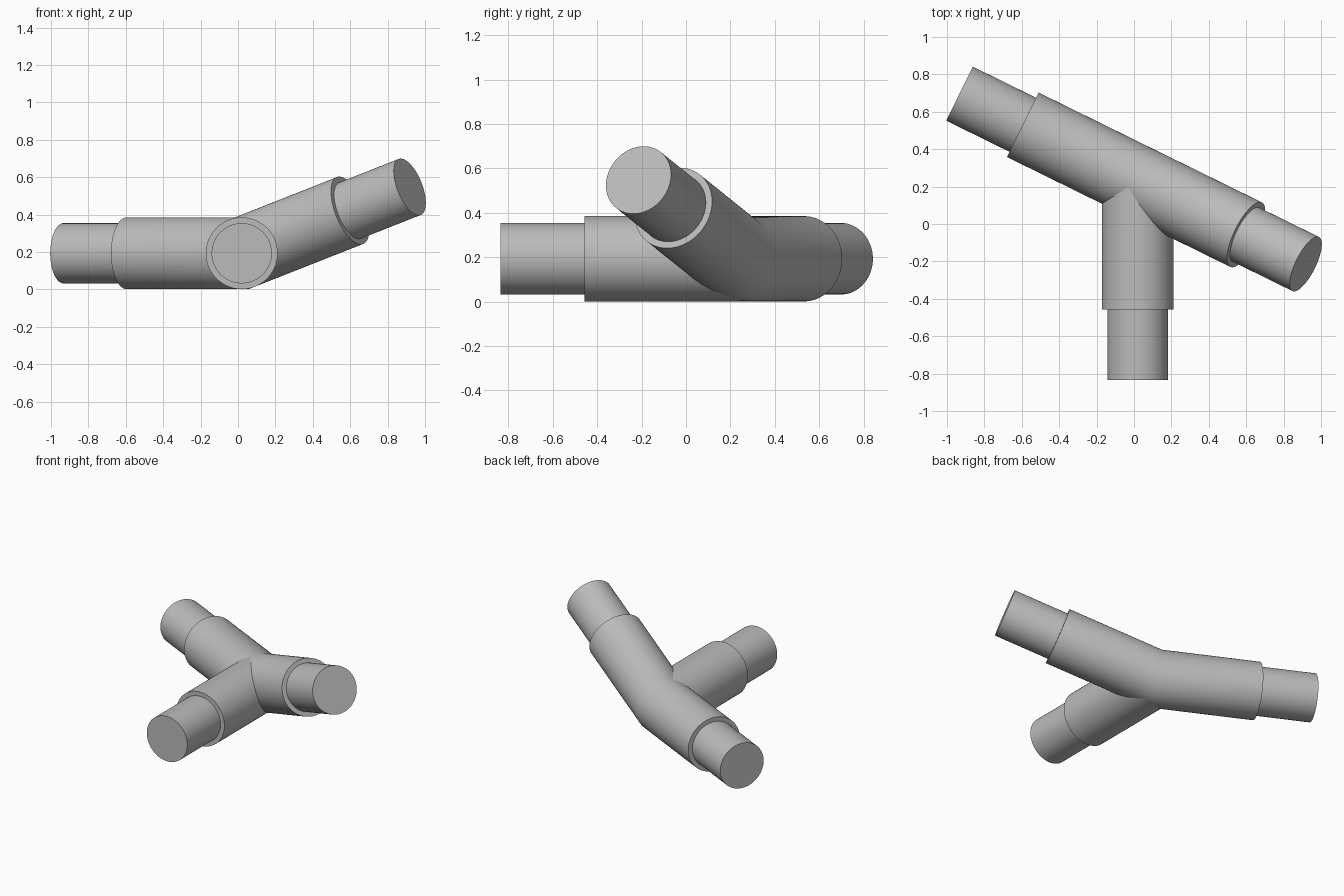
import bpy, bmesh
from math import cos, sin, tau, radians
from mathutils import Vector

cube = bpy.data.objects.get("Cube")
if cube:
    bpy.data.objects.remove(cube, do_unlink=True)

SIDES = 96
SLEEVE_R, SPIGOT_R = 0.192, 0.161
SHOULDER, TIP = 0.685, 1.062
JOINT = Vector((0.02, 0.228, 0.193))

grey = bpy.data.materials.new("plain grey")
grey.use_nodes = True
colour = (0.5, 0.5, 0.5, 1)
grey.diffuse_color = colour
grey.node_tree.nodes["Principled BSDF"].inputs["Base Color"].default_value = colour


def sweep(name, stations):
    """Sweep a round section through (centre, plane normal, radius) stations."""
    bm = bmesh.new()
    normal = stations[0][1]
    side = normal.cross(Vector((0, 0, 1))).normalized()
    up = side.cross(normal)
    offsets = [side * cos(tau * i / SIDES) + up * sin(tau * i / SIDES) for i in range(SIDES)]
    rings, last = [], stations[0][0]
    for centre, normal, radius in stations:
        run = centre - last
        if run.length > 0:  # slide the section along the run onto the new plane
            offsets = [o - run * (o.dot(normal) / run.dot(normal)) for o in offsets]
        rings.append([bm.verts.new(centre + o * radius) for o in offsets])
        last = centre
    for a, b in zip(rings, rings[1:]):
        for i in range(SIDES):
            j = (i + 1) % SIDES
            bm.faces.new((a[i], a[j], b[j], b[i]))
    bm.faces.new(rings[0])
    bm.faces.new(rings[-1])
    bmesh.ops.recalc_face_normals(bm, faces=bm.faces)
    mesh = bpy.data.meshes.new(name)
    bm.to_mesh(mesh)
    bm.free()
    mesh.materials.append(grey)
    obj = bpy.data.objects.new(name, mesh)
    bpy.context.collection.objects.link(obj)
    bpy.ops.object.select_all(action="DESELECT")
    obj.select_set(True)
    bpy.context.view_layer.objects.active = obj
    bpy.ops.object.shade_smooth_by_angle(angle=radians(30))


def arm(direction):
    """Sleeve, shoulder step and spigot, from the joint outwards."""
    shoulder, tip = JOINT + direction * SHOULDER, JOINT + direction * TIP
    return [(shoulder, direction, SLEEVE_R), (shoulder, direction, SPIGOT_R),
            (tip, direction, SPIGOT_R)]


# Directions of the three arms
heading, rise = radians(26.2), radians(19.5)
level_dir = Vector((-cos(heading), sin(heading), 0))
raised_dir = Vector((cos(heading) * cos(rise), -sin(heading) * cos(rise), sin(rise)))
front_dir = Vector((0, -1, 0))

# Main run: level arm, mitred bend, raised arm
mitre = (raised_dir - level_dir).normalized()
level_arm = [(c, -n, r) for c, n, r in reversed(arm(level_dir))]
sweep("main_run", level_arm + [(JOINT, mitre, SLEEVE_R)] + arm(raised_dir))

# Front branch
sweep("front_branch", [(JOINT, front_dir, SLEEVE_R)] + arm(front_dir))
